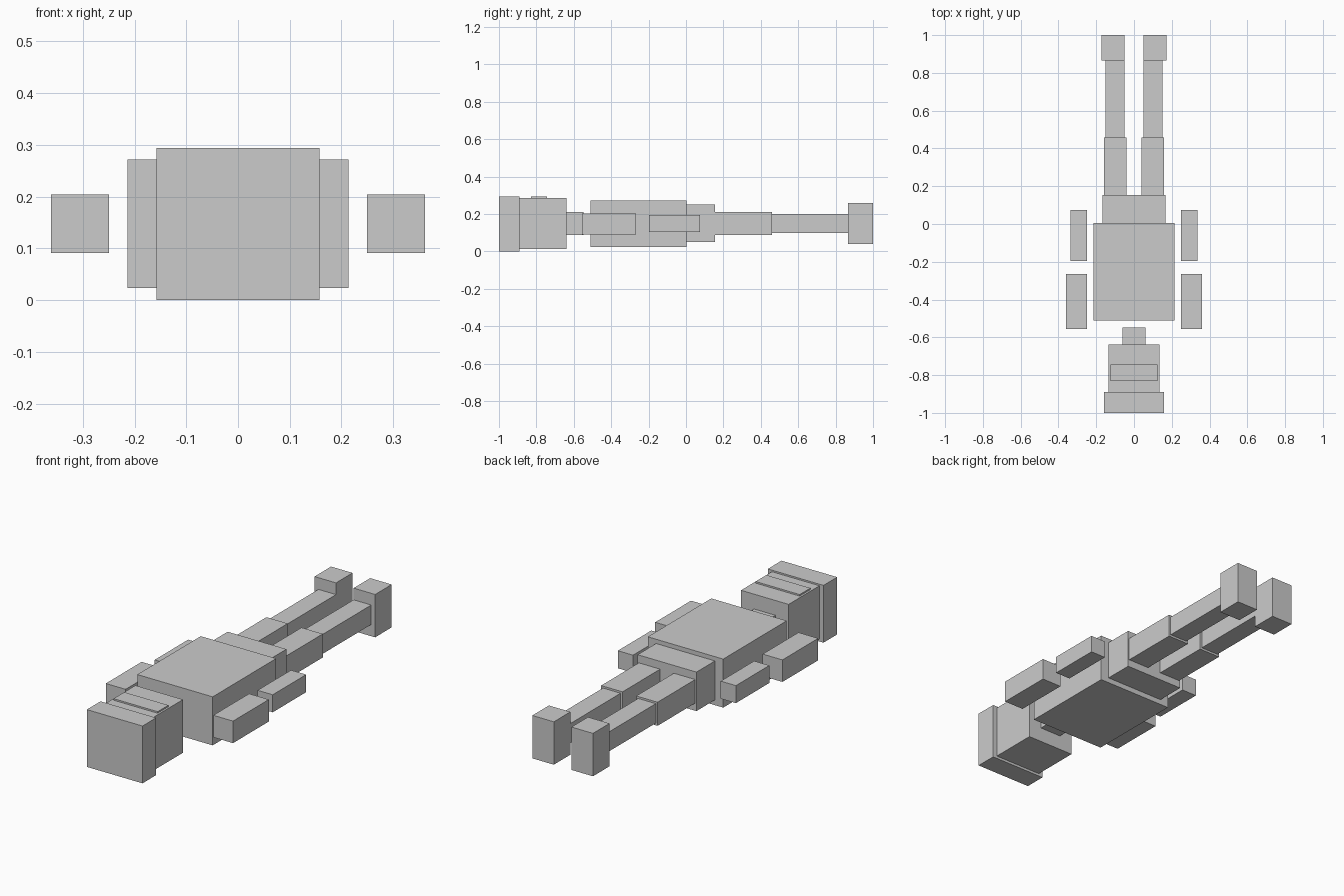
import bpy

if "Cube" in bpy.data.objects:
    bpy.data.objects.remove(bpy.data.objects["Cube"])


def box(name, x, y, z):
    """Box from (min, max) ranges on each axis."""
    sides = (x, y, z)
    bpy.ops.mesh.primitive_cube_add(size=1, location=[(a + b) / 2 for a, b in sides])
    ob = bpy.context.object
    ob.name = name
    ob.scale = [b - a for a, b in sides]
    bpy.ops.object.transform_apply(location=False, rotation=False, scale=True)
    return ob


# Centre parts: half width, y range, z range
centre = {
    "hair": (0.158, (-1.0, -0.889), (0.0, 0.294)),
    "head": (0.135, (-0.889, -0.639), (0.013, 0.286)),
    "visor": (0.125, (-0.83, -0.743), (0.265, 0.294)),
    "neck": (0.061, (-0.639, -0.548), (0.089, 0.210)),
    "torso": (0.214, (-0.511, 0.004), (0.023, 0.272)),
    "pelvis": (0.167, (0.004, 0.154), (0.05, 0.25)),
}
for name, (half, y, z) in centre.items():
    box(name, (-half, half), y, z)

# Limbs, one on each side: x range, y range, z range
limbs = {
    "upper_arm": ((0.249, 0.361), (-0.556, -0.266), (0.091, 0.204)),
    "forearm": ((0.249, 0.335), (-0.197, 0.074), (0.105, 0.195)),
    "thigh": ((0.039, 0.160), (0.154, 0.459), (0.089, 0.210)),
    "shin": ((0.050, 0.150), (0.459, 0.866), (0.10, 0.20)),
    "foot": ((0.050, 0.172), (0.866, 1.0), (0.04, 0.26)),
}
for name, (x, y, z) in limbs.items():
    box(name + "_left", x, y, z)
    box(name + "_right", (-x[1], -x[0]), y, z)
